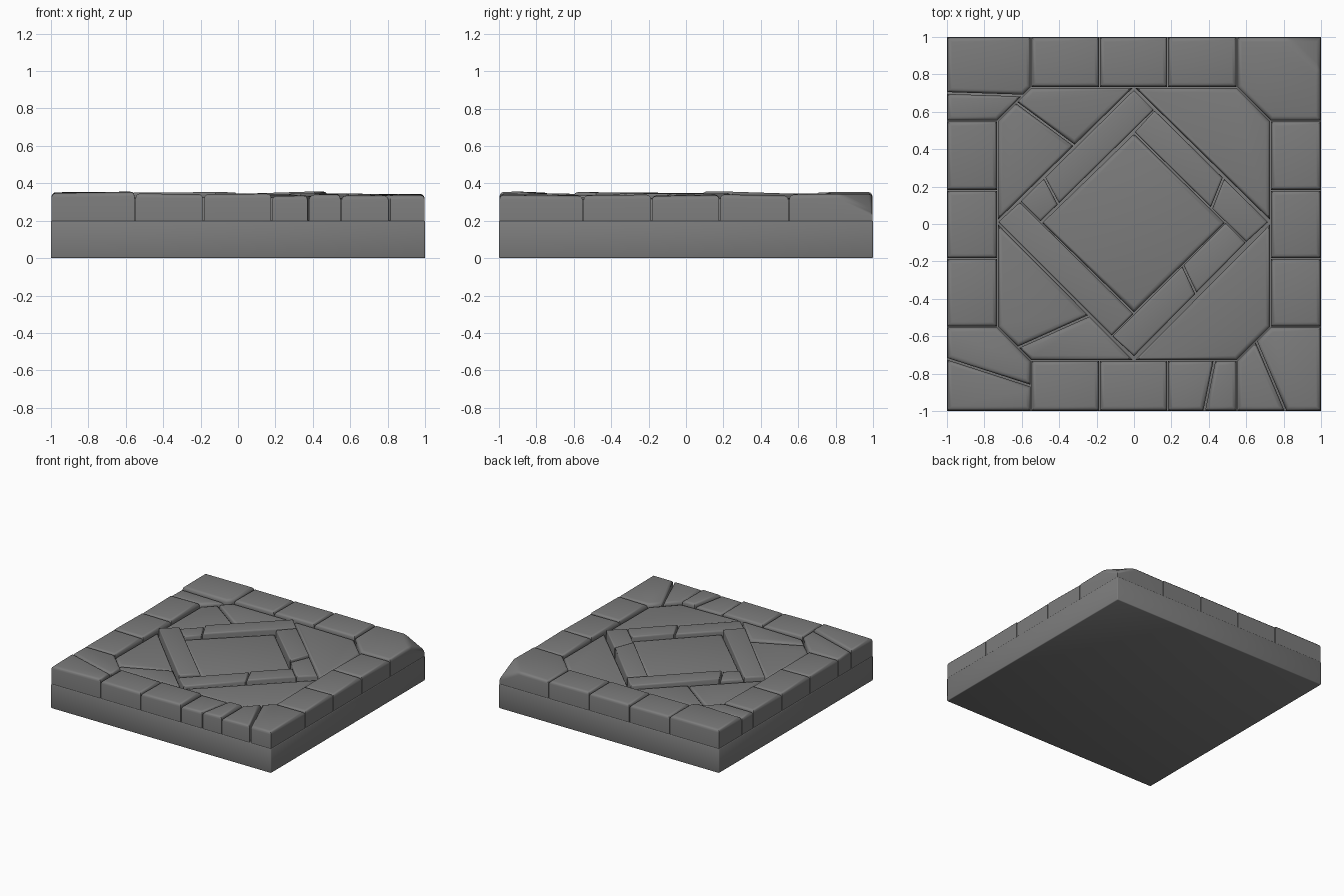
import bpy, bmesh, random
from mathutils import Vector

if "Cube" in bpy.data.objects:
    bpy.data.objects.remove(bpy.data.objects["Cube"])

random.seed(4)
FLOOR = 0.19   # stones sink slightly into the slab

# dark grey stone
mat = bpy.data.materials.new("dark_stone")
mat.diffuse_color = (0.2, 0.2, 0.2, 1)
mat.use_nodes = True
mat.node_tree.nodes["Principled BSDF"].inputs["Base Color"].default_value = mat.diffuse_color


def clip(poly, p, n):
    """Keep the part of a convex outline on the side n points to."""
    out = []
    for i, a in enumerate(poly):
        b = poly[(i + 1) % len(poly)]
        da, db = (a - p).dot(n), (b - p).dot(n)
        if da >= 0:
            out.append(a)
        if da * db < 0:
            out.append(a.lerp(b, da / (da - db)))
    return out


def inset(poly, gap):
    area = sum(a.cross(b) for a, b in zip(poly, poly[1:] + poly[:1]))
    if area < 0:
        poly = poly[::-1]
    out = poly
    for a, b in zip(poly, poly[1:] + poly[:1]):
        d = (b - a).normalized()
        n = Vector((-d.y, d.x))
        out = clip(out, a + n * gap, n)
    return out


def finish(bm, name):
    bmesh.ops.recalc_face_normals(bm, faces=bm.faces[:])
    me = bpy.data.meshes.new(name)
    bm.to_mesh(me)
    bm.free()
    me.materials.append(mat)
    ob = bpy.data.objects.new(name, me)
    bpy.context.collection.objects.link(ob)
    bpy.context.view_layer.objects.active = ob
    bpy.ops.object.select_all(action='DESELECT')
    ob.select_set(True)
    bpy.ops.object.shade_smooth_by_angle(angle=0.9)
    return ob


def block(name, poly, h, tilt, soft, chip=None):
    """One slightly tilted stone with a rounded top edge."""
    poly = inset(poly, 0.003)
    c = sum(poly, Vector((0, 0))) / len(poly)
    sl = Vector((random.uniform(-tilt, tilt), random.uniform(-tilt, tilt)))
    bm = bmesh.new()
    lo = [bm.verts.new((p.x, p.y, FLOOR)) for p in poly]
    hi = [bm.verts.new((p.x, p.y, h + sl.dot(p - c))) for p in poly]
    bm.faces.new(lo[::-1])
    bm.faces.new(hi)
    for i in range(len(lo)):
        j = (i + 1) % len(lo)
        bm.faces.new((lo[i], lo[j], hi[j], hi[i]))
    if chip:
        bmesh.ops.bisect_plane(bm, geom=bm.verts[:] + bm.edges[:] + bm.faces[:],
                               plane_co=chip[0], plane_no=chip[1], clear_outer=True)
        bmesh.ops.holes_fill(bm, edges=[e for e in bm.edges if e.is_boundary])
    edges = [e for e in bm.edges if min(v.co.z for v in e.verts) > FLOOR + 0.01]
    bmesh.ops.bevel(bm, geom=edges, offset=soft, segments=3, profile=0.5,
                    affect='EDGES', clamp_overlap=True)
    finish(bm, name)


def stone(name, pts, h, crack=None, h2=None, tilt=0.02, soft=0.024, chip=None):
    """A stone, optionally broken in two along a crack line."""
    poly = [Vector(p) for p in pts]
    if not crack:
        block(name, poly, h, tilt, soft, chip)
        return
    a, b = Vector(crack[0]), Vector(crack[1])
    d = (b - a).normalized()
    n = Vector((-d.y, d.x))
    block(name + "_part_a", clip(poly, a + n * 0.002, n), h, tilt, soft)
    block(name + "_part_b", clip(poly, a - n * 0.002, -n), h2 or h, tilt, soft)


# base slab
bm = bmesh.new()
bmesh.ops.create_cube(bm, size=1)
for v in bm.verts:
    v.co = (v.co.x * 2, v.co.y * 2, (v.co.z + 0.5) * 0.2)
bmesh.ops.bevel(bm, geom=bm.edges[:], offset=0.006, segments=2, profile=0.5, affect='EDGES')
finish(bm, "base_slab")

# border stones along the four sides
cuts = [-0.55, -0.185, 0.18, 0.55]
for i in range(3):
    a, b = cuts[i], cuts[i + 1]
    crack = ((0.43, -0.73), (0.375, -1)) if i == 2 else None
    stone(f"front_border_{i}", [(a, -1), (b, -1), (b, -0.73), (a, -0.73)], 0.342, crack, 0.332)
    stone(f"back_border_{i}", [(a, 0.73), (b, 0.73), (b, 1), (a, 1)], 0.345)
    stone(f"left_border_{i}", [(-1, a), (-0.73, a), (-0.73, b), (-1, b)], 0.342)
    stone(f"right_border_{i}", [(0.73, a), (1, a), (1, b), (0.73, b)], 0.336)


def corner(sx, sy):
    pts = [(1, 1), (0.55, 1), (0.55, 0.73), (0.73, 0.55), (1, 0.55)]
    return [(x * sx, y * sy) for x, y in pts]


# corner stones, three cracked and one chipped
stone("back_left_corner", corner(-1, 1), 0.352, ((-1, 0.70), (-0.55, 0.685)), 0.335)
stone("front_left_corner", corner(-1, -1), 0.345, ((-1, -0.72), (-0.55, -0.865)), 0.352)
stone("front_right_corner", corner(1, -1), 0.335, ((0.65, -0.62), (0.81, -1)), 0.335)
stone("back_right_corner", corner(1, 1), 0.34, chip=((1, 1, 0.25), (1, 1, 2)))


def infill(sx, sy):
    pts = [(0, 0.73), (0.55, 0.73), (0.73, 0.55), (0.73, 0.015)]
    return [(x * sx, y * sy + (0.02 if sy < 0 and y < 0.1 else 0)) for x, y in pts]


# infill slabs between border and diamond
stone("back_left_infill", infill(-1, 1), 0.325, ((-0.63, 0.65), (-0.32, 0.42)), 0.32)
stone("front_left_infill", infill(-1, -1), 0.32, ((-0.62, -0.66), (-0.24, -0.49)), 0.325)
stone("front_right_infill", infill(1, -1), 0.32)
stone("back_right_infill", infill(1, 1), 0.32)

# diamond frame planks laid as a pinwheel
stone("back_left_plank", [(0, 0.72), (0.11, 0.61), (-0.5, 0.01), (-0.61, 0.12)], 0.347,
      ((-0.48, 0.25), (-0.4, 0.1)), 0.335, soft=0.014)
stone("front_left_plank", [(-0.73, 0.01), (-0.61, 0.12), (0, -0.48), (-0.12, -0.6)], 0.35, soft=0.014)
stone("front_right_plank", [(0, -0.71), (-0.12, -0.6), (0.49, 0.01), (0.6, -0.1)], 0.345,
      ((0.26, -0.22), (0.34, -0.39)), 0.338, soft=0.014)
stone("back_right_plank", [(0.72, 0.01), (0.6, -0.1), (0, 0.49), (0.11, 0.61)], 0.345,
      ((0.48, 0.25), (0.42, 0.1)), 0.35, soft=0.014)

# sunken centre slab
stone("centre_slab", [(0, 0.485), (0.49, 0.005), (0, -0.475), (-0.495, 0.005)], 0.315, tilt=0.01)
